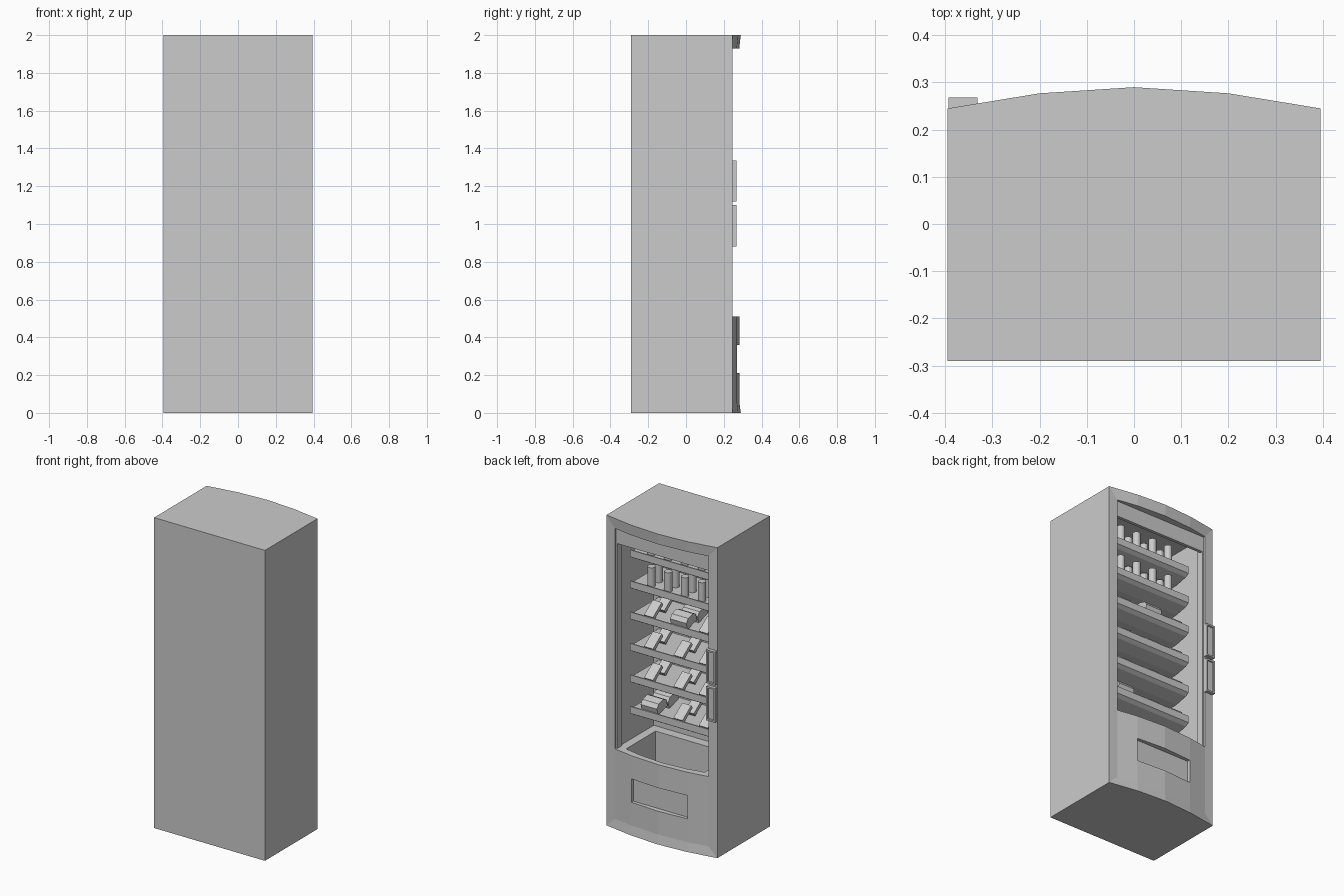
import bpy, bmesh, math
from mathutils import Matrix, Vector

if "Cube" in bpy.data.objects:
    bpy.data.objects.remove(bpy.data.objects["Cube"])


def finish(name, bm):
    bmesh.ops.remove_doubles(bm, verts=bm.verts, dist=0.0002)
    bmesh.ops.recalc_face_normals(bm, faces=bm.faces)
    me = bpy.data.meshes.new(name)
    bm.to_mesh(me)
    bm.free()
    ob = bpy.data.objects.new(name, me)
    bpy.context.collection.objects.link(ob)
    return ob


def face(bm, pts):
    bm.faces.new([bm.verts.new(p) for p in pts])


def loft(bm, loops, cap=True):
    for a, b in zip(loops, loops[1:]):
        for i in range(len(a)):
            j = (i + 1) % len(a)
            face(bm, [a[i], a[j], b[j], b[i]])
    if cap:
        face(bm, loops[-1])


def box(name, x0, x1, y0, y1, z0, z1):
    bm = bmesh.new()
    bmesh.ops.create_cube(bm, size=1)
    for v in bm.verts:
        v.co = ((x0 + x1) / 2 + v.co.x * (x1 - x0), (y0 + y1) / 2 + v.co.y * (y1 - y0),
                (z0 + z1) / 2 + v.co.z * (z1 - z0))
    return finish(name, bm)


def extrude_x(name, profile, x0, x1):
    bm = bmesh.new()
    a = [(x0, y, z) for y, z in profile]
    b = [(x1, y, z) for y, z in profile]
    face(bm, a)
    loft(bm, [a, b])
    return finish(name, bm)


def bow(x):
    # faceted bowed front seen in plan
    x = abs(x)
    return 0.29 - 0.065 * x if x <= 0.2 else 0.277 - (x - 0.2) * 0.164


W, IN, BACK, INBACK = 0.395, 0.335, -0.29, -0.15
SILL, HEAD = 0.51, 1.93
inner_x = [-IN, -0.2, 0, 0.2, IN]
outer_x = [-W, -0.2, 0, 0.2, W]
zs = [0.06, 0.21, 0.36, SILL, HEAD]
outer = lambda z: [(x, bow(x), z) for x in outer_x]
inner = lambda z, dy=0.008: [(x, bow(x) - dy, z) for x in inner_x]

# Cabinet: bowed front with bevelled border, window and delivery slot
bm = bmesh.new()
rows = [outer(0)] + [inner(z) for z in zs] + [outer(2)]
for r in range(6):
    if r == 4:
        continue
    for c in range(4):
        if r == 2 and c in (1, 2):
            continue
        face(bm, [rows[r][c], rows[r][c + 1], rows[r + 1][c + 1], rows[r + 1][c]])
for c in (0, 4):
    face(bm, [row[c] for row in rows])
    s = -W if c == 0 else W
    face(bm, [(s, BACK, 0), (s, BACK, 2), rows[6][c], rows[0][c]])
for z in (0, 2):
    face(bm, outer(z) + [(W, BACK, z), (-W, BACK, z)])
face(bm, [(-W, BACK, 0), (W, BACK, 0), (W, BACK, 2), (-W, BACK, 2)])

# Interior walls, ceiling and back
for c, s in ((0, -IN), (4, IN)):
    face(bm, [rows[4][c], rows[5][c], (s, INBACK, HEAD), (s, INBACK, SILL)])
face(bm, inner(HEAD) + [(IN, INBACK, HEAD), (-IN, INBACK, HEAD)])
face(bm, [(-IN, INBACK, SILL), (IN, INBACK, SILL), (IN, INBACK, HEAD), (-IN, INBACK, HEAD)])

# Sill and delivery bin
k = 0.28 / IN
rim = inner(SILL) + [(IN, INBACK, SILL), (-IN, INBACK, SILL)]
hole = [(x * k, y - 0.037, z) for x, y, z in inner(SILL)] + [(0.28, -0.09, SILL), (-0.28, -0.09, SILL)]
base = [(x, y, 0.2) for x, y, z in hole]
loft(bm, [rim, hole, base])

# Delivery slot with a flat flap at its back
slot = [rows[2][1], rows[2][2], rows[2][3], rows[3][3], rows[3][2], rows[3][1]]
loft(bm, [slot, [(x, 0.25, z) for x, y, z in slot]])
finish("cabinet", bm)

# Window trim
box("window_header", -IN, IN, 0.215, 0.235, 1.83, HEAD)
for s in (-1, 1):
    a, b = sorted((s * 0.325, s * IN))
    box("window_jamb", a, b, 0.19, 0.235, SILL, HEAD)

# Trays
tray_z = [1.76, 1.56, 1.36, 1.157, 0.955, 0.752]
for z in tray_z:
    prof = [(0.14, 0), (0.14, -0.045), (0.115, -0.06), (0.03, -0.078), (INBACK, -0.085),
            (INBACK, -0.015), (0.132, -0.015), (0.132, 0)]
    extrude_x("tray", [(y, z + h) for y, h in prof], -0.3, 0.3)


# Products
def can(x, y, z):
    bm = bmesh.new()
    bmesh.ops.create_cone(bm, cap_ends=True, segments=12, radius1=0.024, radius2=0.024, depth=0.125,
                          matrix=Matrix.Translation((x, y, z + 0.0625)))
    ob = finish("can", bm)
    for p in ob.data.polygons:
        p.use_smooth = len(p.vertices) == 4


def leaning(profile, y, z, tilt):
    c, s = math.cos(tilt), math.sin(tilt)
    return [(y - (a * c - b * s), z + a * s + b * c) for a, b in profile]


def bar(x, y, z):
    p = [(0, 0), (0.11, 0), (0.11, 0.025), (0, 0.025)]
    extrude_x("snack_bar", leaning(p, y, z, math.radians(35)), x - 0.032, x + 0.032)


def bag(x, y, z):
    p = [(0, 0), (0.1, 0), (0.1, 0.045), (0.075, 0.065), (0.025, 0.065), (0, 0.045)]
    extrude_x("snack_bag", leaning(p, y, z, math.radians(15)), x - 0.058, x + 0.058)


for z in tray_z[:2]:
    for i in range(4):
        for y in (0.095, 0.02):
            can(0.18 - 0.12 * i, y, z - 0.015)
layout = [(bar, bag, bar), (bar, bar, bar), (bar, bar, bar), (bag, bar, bar)]
for z, kinds in zip(tray_z[2:], layout):
    for x, kind in zip((0.17, -0.04, -0.22), kinds):
        for y in (0.125, 0.01):
            kind(x, y, z - 0.013)

# Control panels with recessed faces
for z0, z1 in ((0.88, 1.1), (1.12, 1.335)):
    bm = bmesh.new()
    rect = lambda m, y: [(-0.393 + m, y, z0 + m), (-0.332 - m, y, z0 + m),
                         (-0.332 - m, y, z1 - m), (-0.393 + m, y, z1 - m)]
    back = rect(0, 0.24)
    face(bm, back)
    loft(bm, [back, rect(0, 0.268), rect(0.01, 0.268), rect(0.012, 0.26)])
    finish("control_panel", bm)
